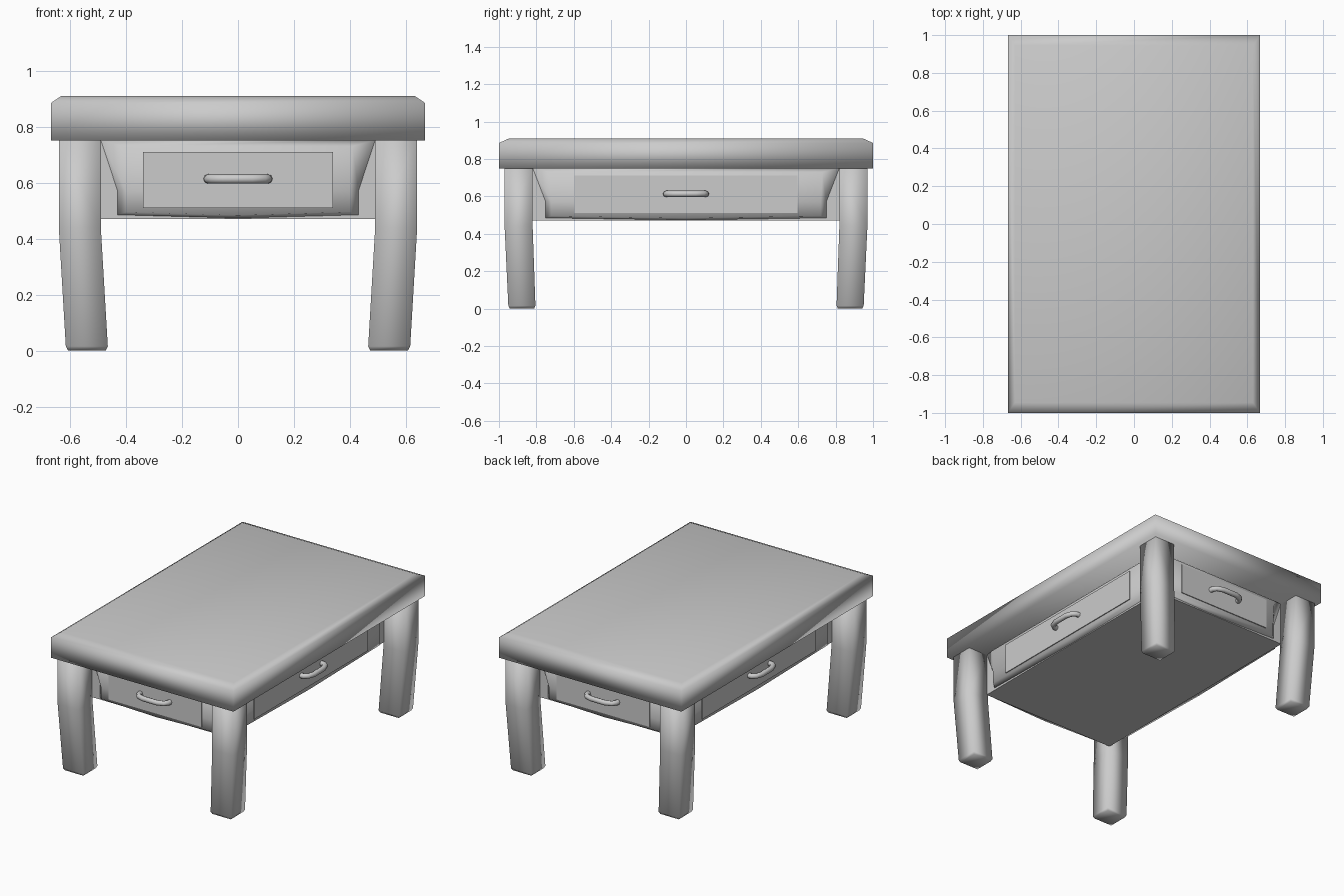
import bpy, math
from mathutils import Matrix, Vector

if "Cube" in bpy.data.objects:
    bpy.data.objects.remove(bpy.data.objects["Cube"])


def loft(name, rings, smooth=True):
    """Closed mesh through rings of equal point count, capped at both ends."""
    n = len(rings[0])
    verts = [p for r in rings for p in r]
    faces = [tuple(range(n))[::-1], tuple(range(len(verts) - n, len(verts)))]
    for k in range(len(rings) - 1):
        for i in range(n):
            j = (i + 1) % n
            faces.append((k * n + i, k * n + j, (k + 1) * n + j, (k + 1) * n + i))
    me = bpy.data.meshes.new(name)
    me.from_pydata(verts, [], faces)
    ob = bpy.data.objects.new(name, me)
    bpy.context.collection.objects.link(ob)
    bpy.context.view_layer.objects.active = ob
    bpy.ops.object.select_all(action='DESELECT')
    ob.select_set(True)
    bpy.ops.object.mode_set(mode='EDIT')
    bpy.ops.mesh.select_all(action='SELECT')
    bpy.ops.mesh.normals_make_consistent(inside=False)
    bpy.ops.object.mode_set(mode='OBJECT')
    if smooth:
        bpy.ops.object.shade_smooth()
    return ob


def rect(x0, x1, y0, y1, z):
    return [(x0, y0, z), (x1, y0, z), (x1, y1, z), (x0, y1, z)]


# Table top with chamfered upper rim
loft("table_top", [rect(-x, x, -y, y, z) for x, y, z in
                   [(.667, 1, .75), (.667, 1, .885), (.63, .945, .91)]])

# Legs, bent inward below the apron, with bevelled feet
leg_profile = [(.49, .64, .82, .97, .76), (.49, .64, .82, .97, .44),
               (.465, .615, .805, .95, .015), (.472, .607, .812, .942, 0)]
for sx, sn in ((-1, "left"), (1, "right")):
    for sy, fn in ((-1, "front"), (1, "back")):
        loft(f"{fn}_{sn}_leg", [rect(sx * a, sx * b, sy * c, sy * d, z)
                                for a, b, c, d, z in leg_profile])

# Apron body
loft("apron", [rect(-.495, .495, -.825, .825, z) for z in (.47, .755)], False)


def panel_outline(top, mid, low, z_top, z_low, depth):
    """Panel outline facing -y, with slanted upper sides and a bowed bottom."""
    return [(-top, -depth, z_top), (-mid, -depth, .57), (-low, -depth, z_low),
            (0, -depth, z_low - .012), (low, -depth, z_low),
            (mid, -depth, .57), (top, -depth, z_top)]


def side_unit(name, angle, half, bottom, drawer, base):
    """Raised panel, drawer front and handle for one side of the table."""
    turn = Matrix.Rotation(angle, 4, 'Z')
    face = base + .035
    panel = loft(name + "_panel", [
        panel_outline(half, bottom, bottom, .752, .485, base - .02),
        panel_outline(half, bottom, bottom, .752, .485, base),
        panel_outline(bottom - .02, bottom - .03, bottom - .03, .73, .495, face)])
    front = loft(name + "_drawer", [
        [(-drawer, -y, .51), (drawer, -y, .51), (drawer, -y, .71), (-drawer, -y, .71)]
        for y in (base, face + .006)], False)
    # Arched handle bar
    cu = bpy.data.curves.new(name + "_handle", 'CURVE')
    cu.dimensions = '3D'
    cu.bevel_depth = .017
    cu.bevel_resolution = 2
    cu.use_fill_caps = True
    path = [(-.107, 0), (-.105, .025), (-.09, .045), (-.05, .058), (.05, .058),
            (.09, .045), (.105, .025), (.107, 0)]
    sp = cu.splines.new('POLY')
    sp.points.add(len(path) - 1)
    for p, (x, d) in zip(sp.points, path):
        p.co = (x, -face - d, .613, 1)
    handle = bpy.data.objects.new(name + "_handle", cu)
    bpy.context.collection.objects.link(handle)
    for ob in (panel, front, handle):
        ob.matrix_world = turn


for name, angle in (("front", 0), ("back", math.pi)):
    side_unit(name, angle, .49, .43, .34, .825)
for name, angle in (("right", math.pi / 2), ("left", -math.pi / 2)):
    side_unit(name, angle, .82, .75, .595, .495)
